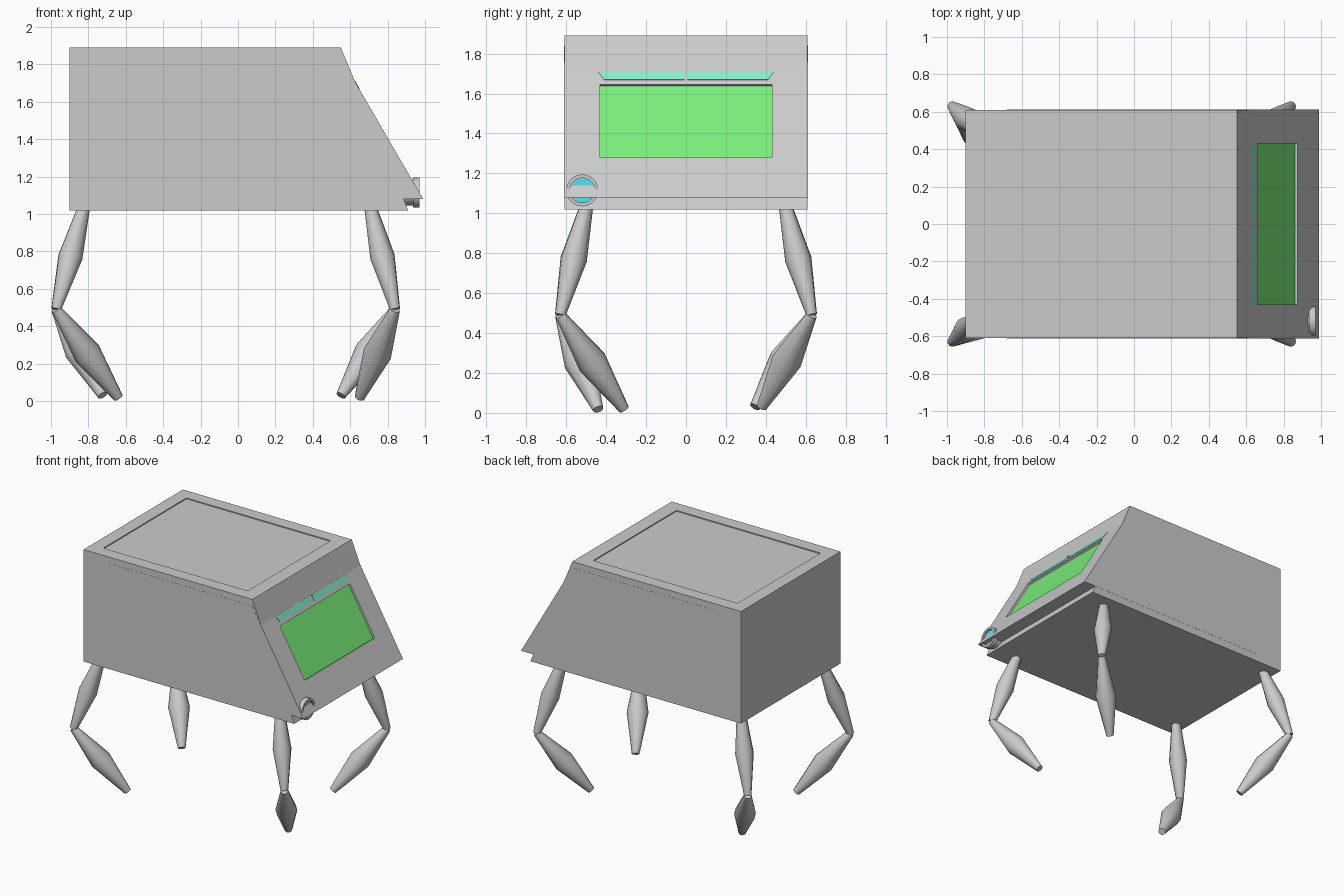
import bpy, bmesh
from math import radians, hypot, pi
from mathutils import Vector, Matrix

if "Cube" in bpy.data.objects:
    bpy.data.objects.remove(bpy.data.objects["Cube"])


def material(name, rgb):
    m = bpy.data.materials.new(name)
    m.diffuse_color = (*rgb, 1)
    m.use_nodes = True
    m.node_tree.nodes["Principled BSDF"].inputs["Base Color"].default_value = m.diffuse_color
    return m


def finish(name, bm, mat=None, angle=None):
    bmesh.ops.remove_doubles(bm, verts=bm.verts, dist=1e-5)
    bmesh.ops.recalc_face_normals(bm, faces=bm.faces)
    me = bpy.data.meshes.new(name)
    bm.to_mesh(me)
    bm.free()
    ob = bpy.data.objects.new(name, me)
    bpy.context.collection.objects.link(ob)
    if mat:
        me.materials.append(mat)
    if angle:
        bpy.ops.object.select_all(action='DESELECT')
        ob.select_set(True)
        bpy.context.view_layer.objects.active = ob
        bpy.ops.object.shade_smooth_by_angle(angle=radians(angle))
    return ob


def prism(name, pts, lo, hi, frame, mat=None):
    """Extrude a 2D outline from lo to hi along the frame's third axis."""
    bm = bmesh.new()
    f = bm.faces.new([bm.verts.new((a, b, lo)) for a, b in pts])
    top = bmesh.ops.extrude_face_region(bm, geom=[f])['geom']
    bmesh.ops.translate(bm, vec=(0, 0, hi - lo),
                        verts=[g for g in top if isinstance(g, bmesh.types.BMVert)])
    bm.transform(frame)
    return finish(name, bm, mat)


def rect(a0, a1, b0, b1):
    return [(a0, b0), (a1, b0), (a1, b1), (a0, b1)]


def lathe(name, profile, sides, start, direction, mat=None, angle=None):
    """Spin (radius, height) points around a line from start along direction."""
    bm = bmesh.new()
    vs = [bm.verts.new((r, 0, h)) for r, h in profile]
    es = [bm.edges.new(p) for p in zip(vs, vs[1:])]
    bmesh.ops.spin(bm, geom=vs + es, cent=(0, 0, 0), axis=(0, 0, 1),
                   angle=2 * pi, steps=sides)
    rot = Vector(direction).to_track_quat('Z', 'Y').to_matrix().to_4x4()
    bm.transform(Matrix.Translation(start) @ rot)
    return finish(name, bm, mat, angle)


def cut(ob, cutter):
    m = ob.modifiers.new("recess", 'BOOLEAN')
    m.operation, m.object, m.solver = 'DIFFERENCE', cutter, 'EXACT'
    cutter.hide_render = True
    cutter.hide_set(True)


def frame(u, v, n, origin=(0, 0, 0)):
    m = Matrix((u, v, n)).transposed().to_4x4()
    m.translation = origin
    return m


green = material("screen_green", (0.2, 0.87, 0.2))
teal = material("strip_teal", (0.25, 0.86, 0.6))
cyan = material("lens_cyan", (0.1, 0.75, 0.87))

SIDE = frame((1, 0, 0), (0, 0, 1), (0, -1, 0))
FLAT = Matrix.Identity(4)
dx, dz = -0.366, 0.63                       # climb of the sloping face
k = hypot(dx, dz)
SLOPE = frame((0, 1, 0), (dx / k, 0, dz / k), (dz / k, 0, -dx / k), (0.99, 0, 1.08))


def up(z):
    """Distance along the slope for a given height."""
    return (z - 1.08) * k / dz


# Main body and the overlapping wedge that carries the screen
body = prism("body", [(-0.9, 1.02), (0.91, 1.02), (0.55, 1.89), (-0.9, 1.89)],
             -0.61, 0.61, SIDE)
wedge = prism("screen_housing", [(-0.68, 1.08), (0.99, 1.08), (0.549, 1.84), (-0.68, 1.84)],
              -0.611, 0.611, SIDE)

# Shallow recesses for the roof panel and the screen
cut(body, prism("roof_cutter", rect(-0.8, 0.44, -0.51, 0.51), 1.882, 2.0, FLAT))
screen_cut = prism("screen_cutter", rect(-0.43, 0.43, up(1.28), up(1.645)), -0.018, 0.1, SLOPE)
cut(body, screen_cut)
cut(wedge, screen_cut)

# Screen and the two strips above it
prism("screen", rect(-0.43, 0.43, up(1.28), up(1.645)), -0.025, -0.015, SLOPE, green)
for s, side in ((-1, "right"), (1, "left")):
    pts = [(s * 0.008, up(1.668)), (s * 0.41, up(1.668)),
           (s * 0.44, up(1.71)), (s * 0.008, up(1.71))]
    prism("light_strip_" + side, pts, -0.01, 0.003, SLOPE, teal)

# Round lamp in the lower corner
lathe("lamp_rim", [(0, 0), (0.07, 0), (0.07, 0.055), (0.08, 0.055), (0.08, 0.09),
                   (0.062, 0.09), (0.062, 0.07), (0, 0.07)],
      32, (0.88, -0.52, 1.115), (1, 0, 0), angle=30)
lathe("lamp_lens", [(0, 0), (0.061, 0), (0.061, 0.008), (0, 0.008)],
      32, (0.947, -0.52, 1.115), (1, 0, 0), cyan, 30)


# Legs: two spindles each, from hip to knee to foot
def spindle(name, a, b, r0, r1, r2):
    d = Vector(b) - Vector(a)
    n = d.length
    lathe(name, [(0, 0), (r0, 0), (r1, n * 0.5), (r2, n), (0, n)], 10, a, d, angle=50)


feet = {"front_right": (0.65, -0.31, 0.018), "front_left": (-0.64, -0.44, 0.018),
        "back_right": (0.55, 0.38, 0.03), "back_left": (-0.725, 0.345, 0.03)}
for name, foot in feet.items():
    sy = -1 if foot[1] < 0 else 1
    hip_x, knee_x = (0.705, 0.84) if foot[0] > 0 else (-0.82, -0.972)
    knee = (knee_x, sy * 0.63, 0.49)
    spindle(name + "_upper_leg", (hip_x, sy * 0.495, 1.05), knee, 0.032, 0.067, 0.027)
    spindle(name + "_lower_leg", knee, foot, 0.027, 0.077, 0.027)
